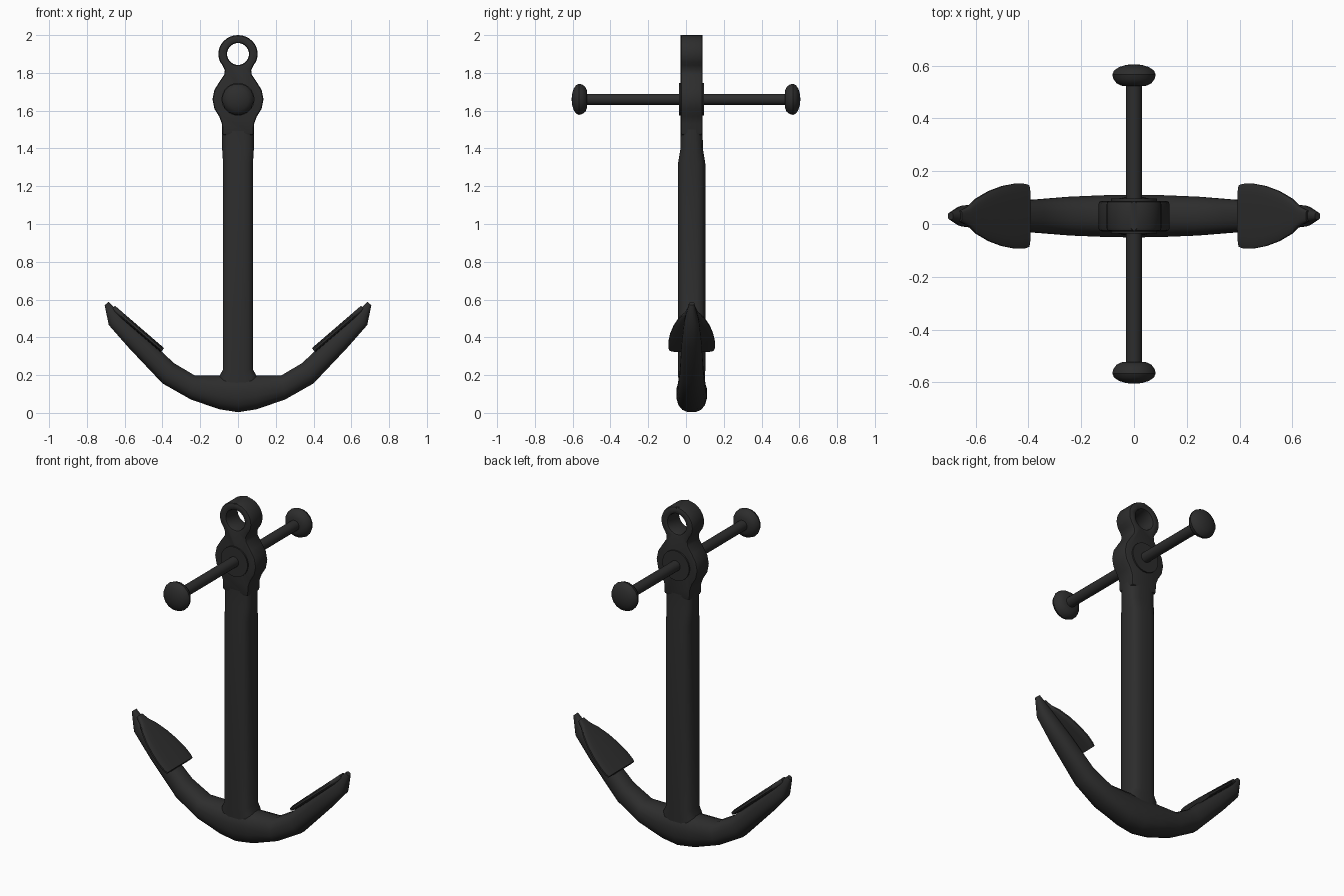
import bpy, bmesh, math
from mathutils import Vector

cube = bpy.data.objects.get("Cube")
if cube:
    bpy.data.objects.remove(cube, do_unlink=True)

MID = 0.03      # depth centre of the shank and arms
STOCK_Z = 1.66
EYE_Z = 1.9

iron = bpy.data.materials.new("dark iron")
iron.use_nodes = True
color = (0.026, 0.026, 0.026, 1)
iron.diffuse_color = color
shader = next(n for n in iron.node_tree.nodes if n.type == "BSDF_PRINCIPLED")
shader.inputs["Base Color"].default_value = color
shader.inputs["Roughness"].default_value = 0.7


def make_object(name, bm):
    bmesh.ops.recalc_face_normals(bm, faces=bm.faces)
    mesh = bpy.data.meshes.new(name)
    bm.to_mesh(mesh)
    bm.free()
    mesh.materials.append(iron)
    obj = bpy.data.objects.new(name, mesh)
    bpy.context.collection.objects.link(obj)
    return obj


def activate(obj):
    bpy.ops.object.select_all(action="DESELECT")
    obj.select_set(True)
    bpy.context.view_layer.objects.active = obj


def smooth(obj, angle=35):
    activate(obj)
    bpy.ops.object.shade_smooth_by_angle(angle=math.radians(angle))


def loft(name, rings, sides=16, power=1.0):
    """Skin rounded sections given as (centre, half axis, half axis)."""
    bm = bmesh.new()
    loops = []
    for centre, u, v in rings:
        loop = []
        for i in range(sides):
            a = math.tau * (i + 0.5) / sides
            c, s = math.cos(a), math.sin(a)
            c = math.copysign(abs(c) ** power, c)
            s = math.copysign(abs(s) ** power, s)
            loop.append(bm.verts.new(Vector(centre) + Vector(u) * c + Vector(v) * s))
        loops.append(loop)
    for a, b in zip(loops, loops[1:]):
        for i in range(sides):
            j = (i + 1) % sides
            bm.faces.new((a[i], a[j], b[j], b[i]))
    bm.faces.new(loops[0])
    bm.faces.new(loops[-1])
    obj = make_object(name, bm)
    smooth(obj)
    return obj


def turned(name, profile, x=0, z=STOCK_Z, sides=16):
    """Round part along y from (y, radius) pairs."""
    return loft(name, [((x, y, z), (r, 0, 0), (0, 0, r)) for y, r in profile], sides)


# Shank, flaring where it meets the arms and thinning towards the head
shank = [(0.08, 0.11, 0.07), (0.195, 0.1, 0.072), (0.23, 0.08, 0.073),
         (1.32, 0.08, 0.073), (1.4, 0.085, 0.06), (1.54, 0.085, 0.058)]
loft("shank", [((0, MID, z), (hx, 0, 0), (0, hy, 0)) for z, hx, hy in shank], 16, 0.6)

# Curved arms: underside x, z, upper side x, z, half depth
arm = [(0, 0.002, 0, 0.2, 0.082), (0.1, 0.018, 0.09, 0.2, 0.081),
       (0.25, 0.07, 0.23, 0.2, 0.075), (0.4, 0.155, 0.34, 0.265, 0.064),
       (0.58, 0.345, 0.47, 0.39, 0.054), (0.685, 0.465, 0.6, 0.505, 0.04),
       (0.706, 0.57, 0.685, 0.588, 0.014)]
arm_rings = []
for side, part in ((-1, arm[:0:-1]), (1, arm)):
    for lx, lz, ux, uz, half in part:
        centre = (side * (lx + ux) / 2, MID, (lz + uz) / 2)
        across = (side * (ux - lx) / 2, 0, (uz - lz) / 2)
        arm_rings.append((centre, (0, half, 0), across))
loft("arms", arm_rings, 16, 0.85)

# Shield-shaped flukes lying on the arms: x, half width
fluke = [(0.4, 0.118), (0.415, 0.124), (0.45, 0.125), (0.5, 0.115),
         (0.55, 0.096), (0.6, 0.066), (0.63, 0.035), (0.66, 0.02)]
for side, word in ((1, "left"), (-1, "right")):
    loft(word + "_fluke",
         [((side * x, MID, 0.332 + (x - 0.4) * 0.862), (0, w, 0),
           (side * -0.009, 0, 0.011)) for x, w in fluke], 16, 0.65)

# Head plate outline: waist, swelling for the stock, neck, round eye
outline = [(0.083, 1.47), (0.085, 1.53), (0.1, 1.57), (0.125, 1.61), (0.135, 1.66),
           (0.125, 1.71), (0.1, 1.75), (0.073, 1.79), (0.07, 1.815), (0.082, 1.84)]
for i in range(11):
    a = math.radians(-25 + 11.5 * i)
    outline.append((0.104 * math.cos(a), EYE_Z + 0.1 * math.sin(a)))
outline.append((0, EYE_Z + 0.1))
outline += [(-x, z) for x, z in outline[-2::-1]]
bm = bmesh.new()
plate = bm.faces.new([bm.verts.new((x, MID - 0.058, z)) for x, z in outline])
new = bmesh.ops.extrude_face_region(bm, geom=[plate])["geom"]
bmesh.ops.translate(bm, vec=(0, 0.116, 0),
                    verts=[v for v in new if isinstance(v, bmesh.types.BMVert)])
head = make_object("head_with_eye", bm)

# Cut the eye, then soften the rims
cutter = turned("eye_cutter", [(-0.3, 0.058), (0.3, 0.058)], z=EYE_Z, sides=24)
cutter.hide_render = True
cut = head.modifiers.new("eye", "BOOLEAN")
cut.operation = "DIFFERENCE"
cut.solver = "EXACT"
cut.object = cutter
rim = head.modifiers.new("rim", "BEVEL")
rim.width = 0.013
rim.segments = 2
rim.limit_method = "ANGLE"
rim.angle_limit = math.radians(50)
activate(head)
for name in ("eye", "rim"):
    bpy.ops.object.modifier_apply(modifier=name)
bpy.data.objects.remove(cutter, do_unlink=True)
smooth(head)

# Boss around the stock hole
turned("stock_boss", [(MID - 0.066, 0.087), (MID + 0.066, 0.087)], sides=24)

# Cross stock with a flattened knob at each end
turned("stock", [(-0.57, 0.03), (0.57, 0.03)])
knob = [(0.523, 0.045), (0.533, 0.067), (0.55, 0.08), (0.567, 0.084),
        (0.582, 0.077), (0.595, 0.057), (0.603, 0.03), (0.605, 0.008)]
for side, word in ((-1, "front"), (1, "back")):
    turned(word + "_knob", [(side * y, r) for y, r in knob])
